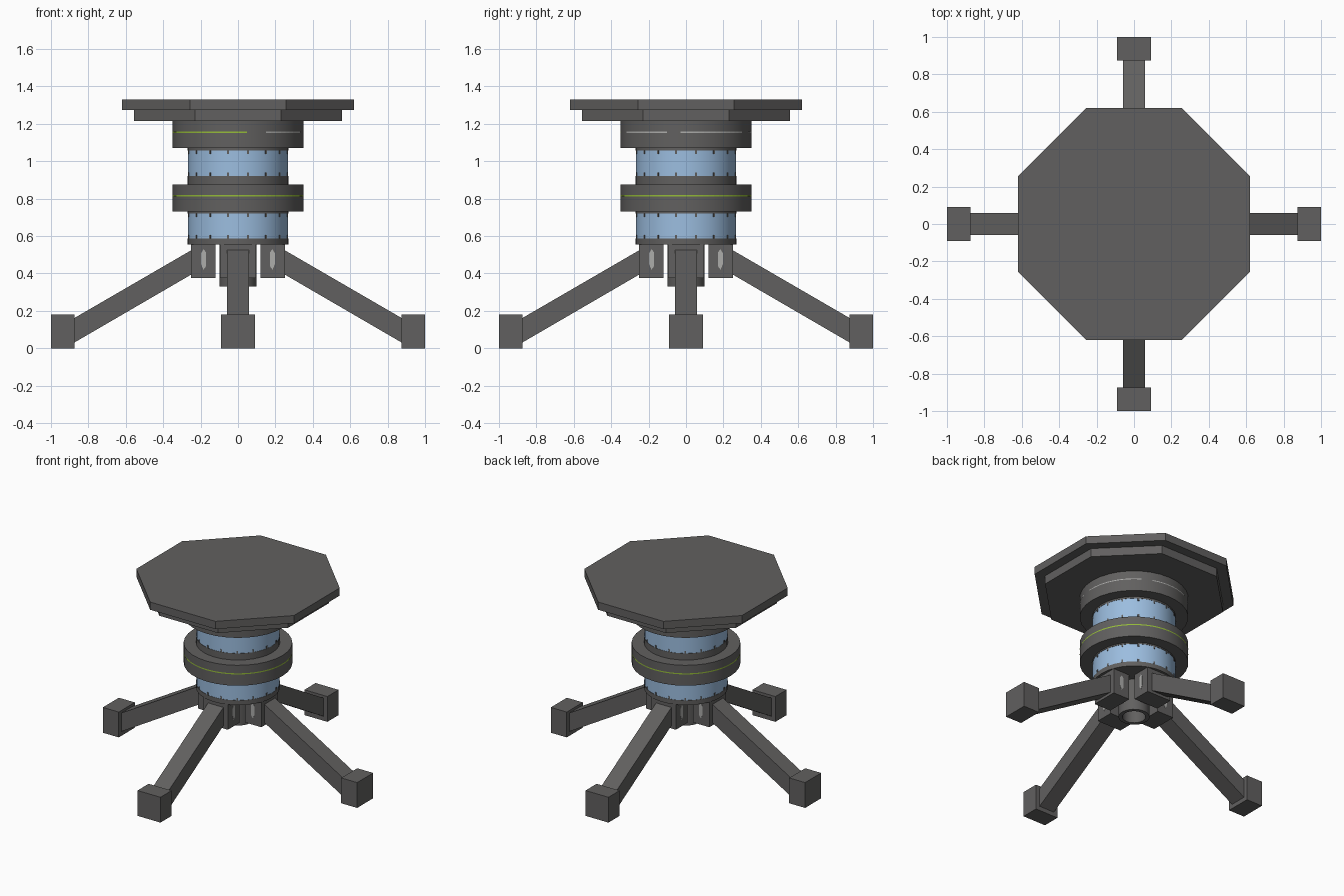
import bpy, bmesh, math
from mathutils import Matrix

if "Cube" in bpy.data.objects:
    bpy.data.objects.remove(bpy.data.objects["Cube"])


def material(name, rgb):
    m = bpy.data.materials.new(name)
    m.diffuse_color = (*rgb, 1)
    m.use_nodes = True
    m.node_tree.nodes["Principled BSDF"].inputs["Base Color"].default_value = m.diffuse_color
    return m


DARK = material("dark grey metal", (0.12, 0.117, 0.115))
BLUE = material("pale blue", (0.33, 0.51, 0.74))
GREEN = material("green", (0.3, 0.5, 0.04))
LIGHT = material("light grey", (0.42, 0.42, 0.41))


def add(name, verts, faces, mat, smooth=False, turn=0.0):
    me = bpy.data.meshes.new(name)
    me.from_pydata(verts, [], faces)
    me.transform(Matrix.Rotation(turn, 4, 'Z'))
    bm = bmesh.new()
    bm.from_mesh(me)
    bmesh.ops.recalc_face_normals(bm, faces=bm.faces)
    bm.to_mesh(me)
    bm.free()
    ob = bpy.data.objects.new(name, me)
    bpy.context.collection.objects.link(ob)
    me.materials.append(mat)
    if smooth:
        bpy.ops.object.select_all(action='DESELECT')
        bpy.context.view_layer.objects.active = ob
        ob.select_set(True)
        bpy.ops.object.shade_smooth_by_angle(angle=math.radians(35))
    return ob


def lathe(name, profile, mat, n=32, smooth=True, phase=0.0):
    """Stack of (radius, z) loops with capped ends."""
    v, f = [], []
    for r, z in profile:
        v += [(r * math.cos(phase + math.tau * i / n), r * math.sin(phase + math.tau * i / n), z)
              for i in range(n)]
    for k in range(len(profile) - 1):
        for i in range(n):
            j = (i + 1) % n
            f.append((k * n + i, k * n + j, (k + 1) * n + j, (k + 1) * n + i))
    f += [tuple(range(n)), tuple(range((len(profile) - 1) * n, len(profile) * n))]
    return add(name, v, f, mat, smooth)


def prism(name, xz, half, mat, turn, y=0.0):
    """Side outline in x/z, extruded across y, turned about z."""
    n = len(xz)
    v = [(x, y + s * half, z) for s in (-1, 1) for x, z in xz]
    f = [tuple(range(n)), tuple(range(n, 2 * n))]
    f += [(i, (i + 1) % n, n + (i + 1) % n, n + i) for i in range(n)]
    return add(name, v, f, mat, turn=turn)


def rect(x0, x1, z0, z1):
    return [(x0, z0), (x1, z0), (x1, z1), (x0, z1)]


def arc(name, z, a0, a1, mat, r=0.3515, h=0.004):
    """Thin light strip around a ring, angles in degrees."""
    n = max(2, int((a1 - a0) / 5))
    v = []
    for i in range(n + 1):
        a = math.radians(a0 + (a1 - a0) * i / n)
        v += [(r * math.cos(a), r * math.sin(a), z - h), (r * math.cos(a), r * math.sin(a), z + h)]
    add(name, v, [(2 * i, 2 * i + 2, 2 * i + 3, 2 * i + 1) for i in range(n)], mat)


# octagonal top, two stepped slabs
K = 1 / math.cos(math.pi / 8)
lathe("table_top", [(0.62 * K, 1.275), (0.62 * K, 1.33)], DARK, 8, False, math.pi / 8)
lathe("top_support", [(0.555 * K, 1.215), (0.555 * K, 1.275)], DARK, 8, False, math.pi / 8)

# central column: dark collars, blue drums, wide rings
for nm, r, z0, z1, m in [
        ("base_collar", 0.27, 0.555, 0.588, DARK), ("lower_drum", 0.268, 0.588, 0.72, BLUE),
        ("lower_ring", 0.35, 0.73, 0.875, DARK), ("lower_drum_collar", 0.27, 0.72, 0.73, DARK),
        ("middle_collar", 0.27, 0.875, 0.922, DARK), ("upper_drum", 0.268, 0.922, 1.058, BLUE),
        ("upper_drum_collar", 0.27, 1.058, 1.07, DARK), ("upper_ring", 0.35, 1.07, 1.215, DARK)]:
    lathe(nm, [(r, z0), (r, z1)], m)

# small collar teeth over the drum edges
for i in range(16):
    a = math.radians(11.25 + 22.5 * i)
    for z, d in [(0.588, 1), (0.72, -1), (0.922, 1), (1.058, -1)]:
        prism("collar_tooth", [(0.262, z), (0.271, z), (0.271, z + d * 0.018), (0.262, z + d * 0.018)],
              0.005, DARK, a)

# thin light strips on the rings
arc("lower_light_strip", 0.815, 0, 360, GREEN)
arc("upper_light_strip", 1.155, 180, 278, GREEN)
for a0, a1 in [(295, 343), (355, 418), (430, 478), (490, 535)]:
    arc("upper_grey_strip", 1.155, a0, a1, LIGHT, h=0.003)

# hollow pipe under the column
lathe("centre_pipe", [(0.1, 0.555), (0.1, 0.33), (0.075, 0.33), (0.075, 0.45)], DARK, 24)

# four legs with brackets and feet
for i, side in enumerate(("right", "back", "left", "front")):
    t = i * math.pi / 2
    prism(side + "_bracket", rect(0.12, 0.25, 0.375, 0.556), 0.095, DARK, t)
    prism(side + "_leg", [(0.24, 0.40), (0.89, 0.022), (0.89, 0.153), (0.24, 0.53)], 0.06, DARK, t)
    prism(side + "_foot", rect(0.875, 1.0, 0, 0.18), 0.09, DARK, t)
    for s in (-1, 1):
        prism(side + "_bracket_plate", [(0.17, 0.44), (0.185, 0.42), (0.197, 0.45), (0.197, 0.51),
                                        (0.183, 0.53), (0.17, 0.51)], 0.001, LIGHT, t, s * 0.0955)
